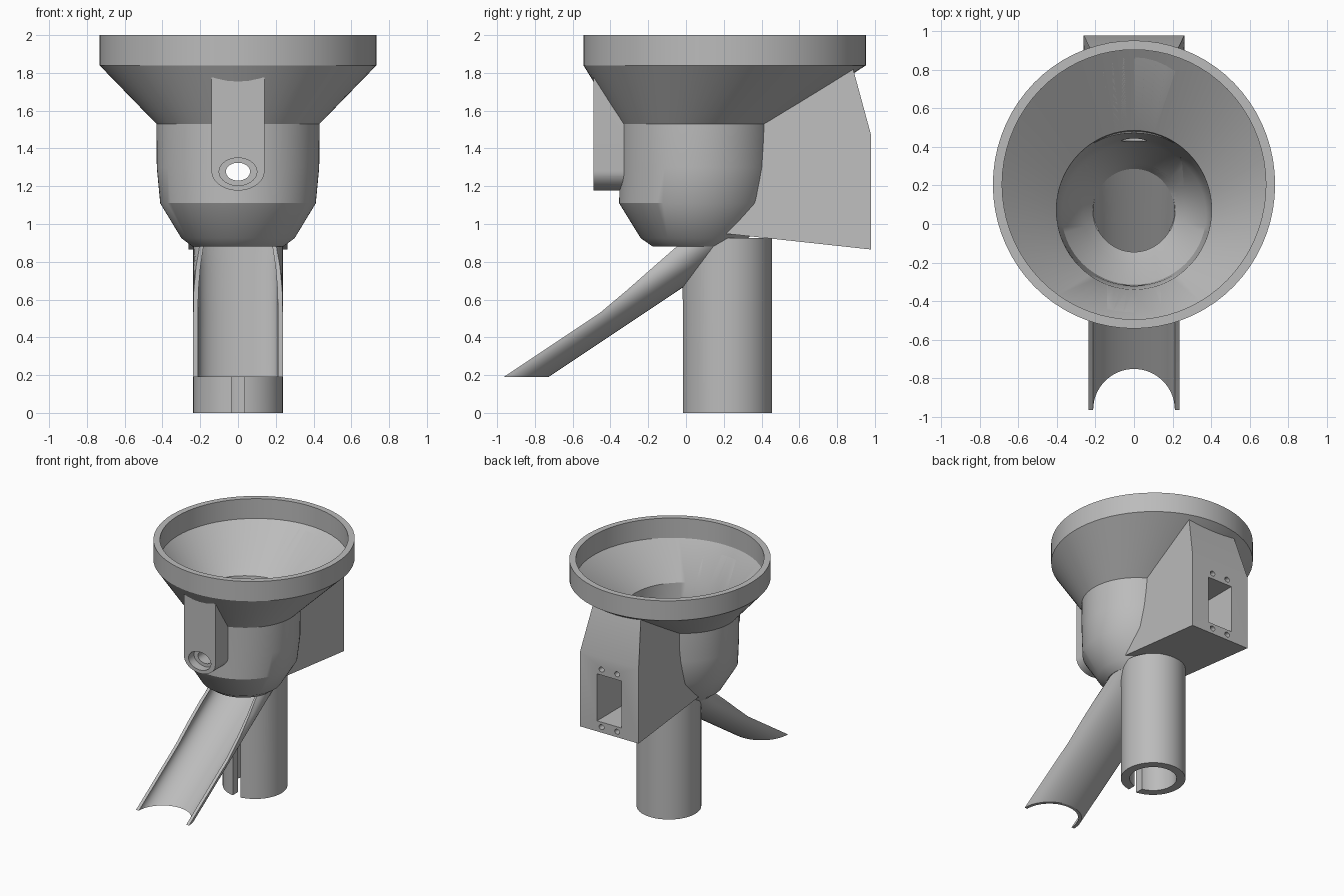
import bpy, bmesh
from math import sin, cos, pi, radians

default = bpy.data.objects.get("Cube")
if default:
    bpy.data.objects.remove(default)

GREY = (0.5, 0.5, 0.5, 1)
plastic = bpy.data.materials.new("grey plastic")
plastic.use_nodes = True
plastic.diffuse_color = GREY
plastic.node_tree.nodes["Principled BSDF"].inputs["Base Color"].default_value = GREY


def loft(name, rings, wrap=False):
    """Skin a list of equal closed rings; cap the ends or join last to first."""
    bm = bmesh.new()
    rows = [[bm.verts.new(p) for p in ring] for ring in rings]
    n = len(rows[0])
    pairs = list(zip(rows, rows[1:])) + ([(rows[-1], rows[0])] if wrap else [])
    for a, b in pairs:
        for i in range(n):
            j = (i + 1) % n
            bm.faces.new((a[i], a[j], b[j], b[i]))
    if not wrap:
        bm.faces.new(rows[0])
        bm.faces.new(rows[-1])
    bmesh.ops.recalc_face_normals(bm, faces=bm.faces)
    mesh = bpy.data.meshes.new(name)
    bm.to_mesh(mesh)
    bm.free()
    obj = bpy.data.objects.new(name, mesh)
    bpy.context.collection.objects.link(obj)
    mesh.materials.append(plastic)
    return obj


def ring(z, yc, rx, ry, n=72):
    return [(rx * cos(2 * pi * i / n), yc + ry * sin(2 * pi * i / n), z) for i in range(n)]


def bore(name, x, z, rx, rz, y0, y1):
    """Elliptical rod along y."""
    return loft(name, [[(x + px, y, z + pz) for px, pz, _ in ring(0, 0, rx, rz, 40)]
                       for y in (y0, y1)])


def block(name, x, y0, y1, z0, z1):
    return loft(name, [[(-x, y0, z), (x, y0, z), (x, y1, z), (-x, y1, z)] for z in (z0, z1)])


def cut(obj, *cutters):
    for c in cutters:
        mod = obj.modifiers.new("cut", "BOOLEAN")
        mod.operation, mod.solver, mod.object = "DIFFERENCE", "EXACT", c
        bpy.context.view_layer.objects.active = obj
        bpy.ops.object.modifier_apply(modifier=mod.name)


# Hopper: off-centre rim, cone and bowl, each row is z, y centre, x radius, y radius
outer = [(0.88, 0.06, 0.24, 0.235), (0.925, 0.045, 0.30, 0.285), (1.11, 0.048, 0.412, 0.402),
         (1.3, 0.06, 0.43, 0.41), (1.53, 0.06, 0.432, 0.412), (1.84, 0.205, 0.733, 0.748),
         (2.0, 0.205, 0.733, 0.748)]
inner = [(2.0, 0.205, 0.685, 0.7), (1.84, 0.205, 0.685, 0.7), (1.56, 0.073, 0.403, 0.413),
         (1.3, 0.06, 0.40, 0.38), (1.11, 0.05, 0.375, 0.365), (0.95, 0.055, 0.265, 0.26),
         (0.88, 0.07, 0.21, 0.215)]
hopper = loft("hopper", [ring(*r) for r in outer + inner], wrap=True)
hollow = loft("hopper_hollow", [ring(*r) for r in inner])

# Chute: sloping open channel with horizontal circular sections
TOP, END = (0.07, 0.88), (-0.965, 0.19)


def chute_y(z):
    t = (z - END[1]) / (TOP[1] - END[1])
    return END[0] + t * (TOP[0] - END[0])


def channel(z, lip, n=32):
    a0 = -radians(lip)
    angles = [a0 + (pi - 2 * a0) * i / n for i in range(n + 1)]
    y = chute_y(z)
    return ([(0.237 * cos(a), y + 0.237 * sin(a), z) for a in angles]
            + [(0.212 * cos(a), y + 0.212 * sin(a), z) for a in reversed(angles)])


chute = loft("chute", [channel(z, lip) for z, lip in
                       ((0.19, 0), (0.53, 0), (0.65, 9), (0.77, 20), (0.885, 31))])
chute_space = loft("chute_space", [ring(0.1, chute_y(0.1), 0.212, 0.212),
                                   ring(0.88, TOP[0], 0.212, 0.212),
                                   ring(0.96, TOP[0], 0.212, 0.212)])

# Stand pipe with a slot in front
pipe = loft("stand_pipe", [ring(z, 0.218, 0.237, 0.237) for z in (0, 0.925)])
pipe_bore = loft("pipe_bore", [ring(z, 0.218, 0.172, 0.172) for z in (-0.1, 0.86)])
slot = block("pipe_slot", 0.035, -0.1, 0.1, -0.1, 0.6)
cut(pipe, pipe_bore, slot, chute_space, hollow)

# Motor housing behind the bowl
side = [(0.2, 0.95, 0.262), (0.98, 0.865, 0.262), (0.98, 1.47, 0.262),
        (0.885, 1.82, 0.215), (0.2, 1.6, 0.215)]
housing = loft("motor_housing", [[(s * x, y, z) for y, z, x in side] for s in (-1, 1)])
window = block("motor_window", 0.11, 0.56, 1.1, 0.95, 1.33)
screws = [bore("screw_hole", x, z, 0.022, 0.02, 0.8, 1.1)
          for x in (-0.07, 0.07) for z in (0.91, 1.375)]
cut(housing, hollow, window, *screws)

# Front bearing arm with a rounded foot
foot = [(0.14 * cos(a), 1.28 + 0.103 * sin(a))
        for a in [pi + pi * i / 24 for i in range(25)]]
outline = [(-0.14, 1.775)] + foot + [(0.14, 1.775)]
arm = loft("bearing_arm", [[(x, y, z) for x, z in outline] for y in (-0.49, -0.15)])
seat = bore("bearing_seat", 0, 1.277, 0.1, 0.073, -0.6, -0.42)
shaft = bore("shaft_hole", 0, 1.277, 0.064, 0.047, -0.7, 0.8)
cut(arm, hollow, seat, shaft)
cut(hopper, shaft)
cut(housing, shaft)

# Remove cutters and shade
for c in [hollow, chute_space, pipe_bore, slot, window, seat, shaft] + screws:
    bpy.data.objects.remove(c)
for obj in (hopper, chute, pipe, housing, arm):
    bpy.ops.object.select_all(action="DESELECT")
    obj.select_set(True)
    bpy.context.view_layer.objects.active = obj
    bpy.ops.object.shade_smooth_by_angle(angle=radians(28))
